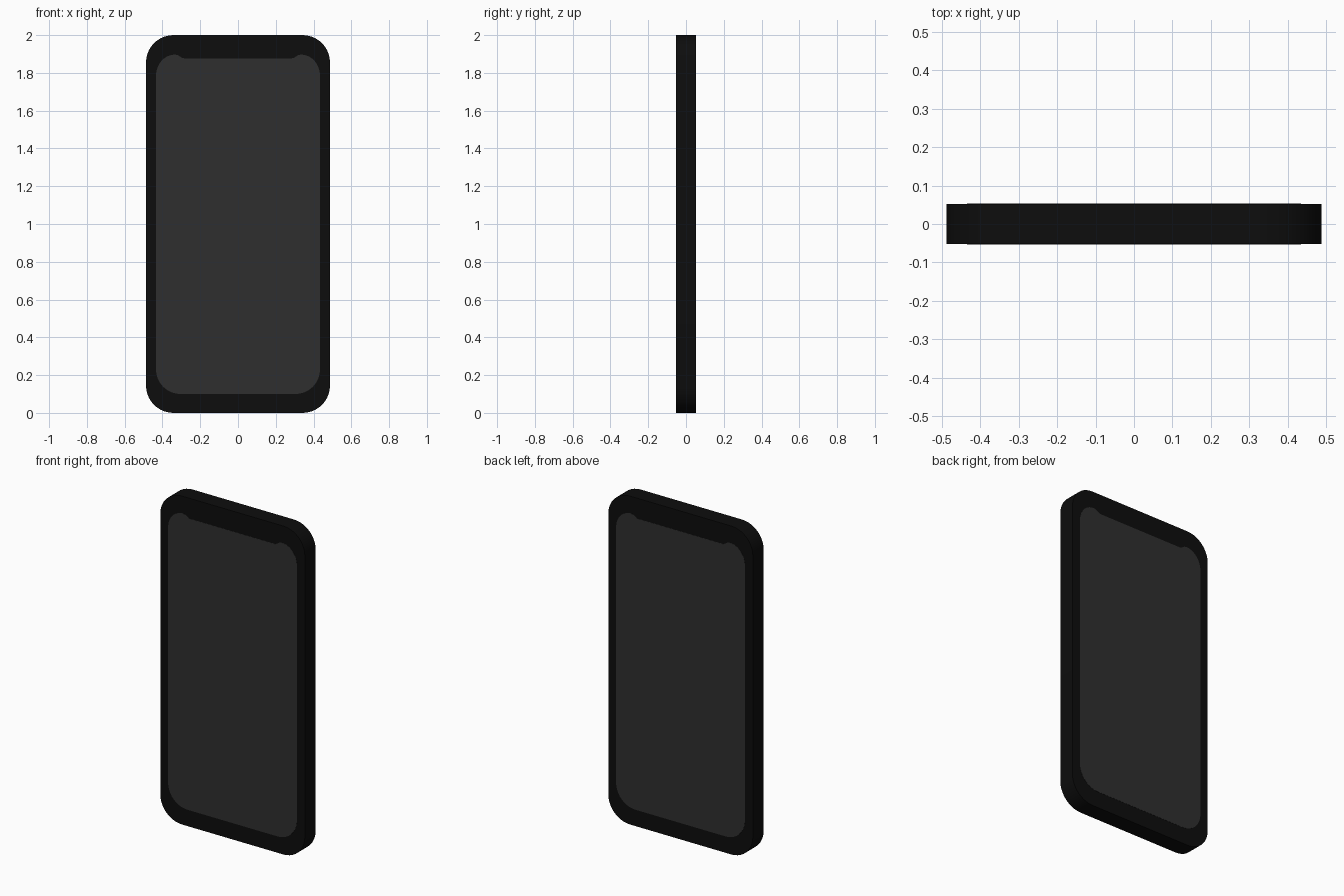
import bpy, bmesh, math

if "Cube" in bpy.data.objects:
    bpy.data.objects.remove(bpy.data.objects["Cube"])


def material(name, value):
    m = bpy.data.materials.new(name)
    m.diffuse_color = (value, value, value, 1)
    m.use_nodes = True
    m.node_tree.nodes["Principled BSDF"].inputs["Base Color"].default_value = m.diffuse_color
    return m


def arc(cx, cz, rx, rz, start, end, n=10):
    return [(cx + rx * math.cos(math.radians(start + (end - start) * i / n)),
             cz + rz * math.sin(math.radians(start + (end - start) * i / n)))
            for i in range(n + 1)]


def slab(name, half, y0, y1, mat):
    # mirror the right half outline and extrude it along y
    outline = half + [(-x, z) for x, z in reversed(half)]
    bm = bmesh.new()
    face = bm.faces.new([bm.verts.new((x, y0, z)) for x, z in outline])
    new = bmesh.ops.extrude_face_region(bm, geom=[face])["geom"]
    bmesh.ops.translate(bm, vec=(0, y1 - y0, 0),
                        verts=[v for v in new if isinstance(v, bmesh.types.BMVert)])
    bmesh.ops.recalc_face_normals(bm, faces=bm.faces)
    mesh = bpy.data.meshes.new(name)
    bm.to_mesh(mesh)
    bm.free()
    mesh.materials.append(mat)
    ob = bpy.data.objects.new(name, mesh)
    bpy.context.collection.objects.link(ob)
    bpy.ops.object.select_all(action='DESELECT')
    ob.select_set(True)
    bpy.context.view_layer.objects.active = ob
    bpy.ops.object.shade_smooth_by_angle(angle=math.radians(35))
    return ob


case = material("case_black", 0.004)
glass = material("screen_grey", 0.028)

# rounded case
R = 0.145
slab("case",
     arc(0.487 - R, R, R, R, -90, 0) + arc(0.487 - R, 2 - R, R, R, 0, 90),
     -0.052, 0.052, case)

# notched screen, shown on both faces
screen = (arc(0.304, 0.23, 0.13, 0.13, -90, 0)
          + arc(0.334, 1.785, 0.10, 0.112, 0, 90)
          + [(0.322, 1.895), (0.311, 1.890), (0.302, 1.883),
             (0.294, 1.879), (0.282, 1.877)])
slab("front_screen", screen, -0.053, -0.045, glass)
slab("back_screen", screen, 0.045, 0.053, glass)
